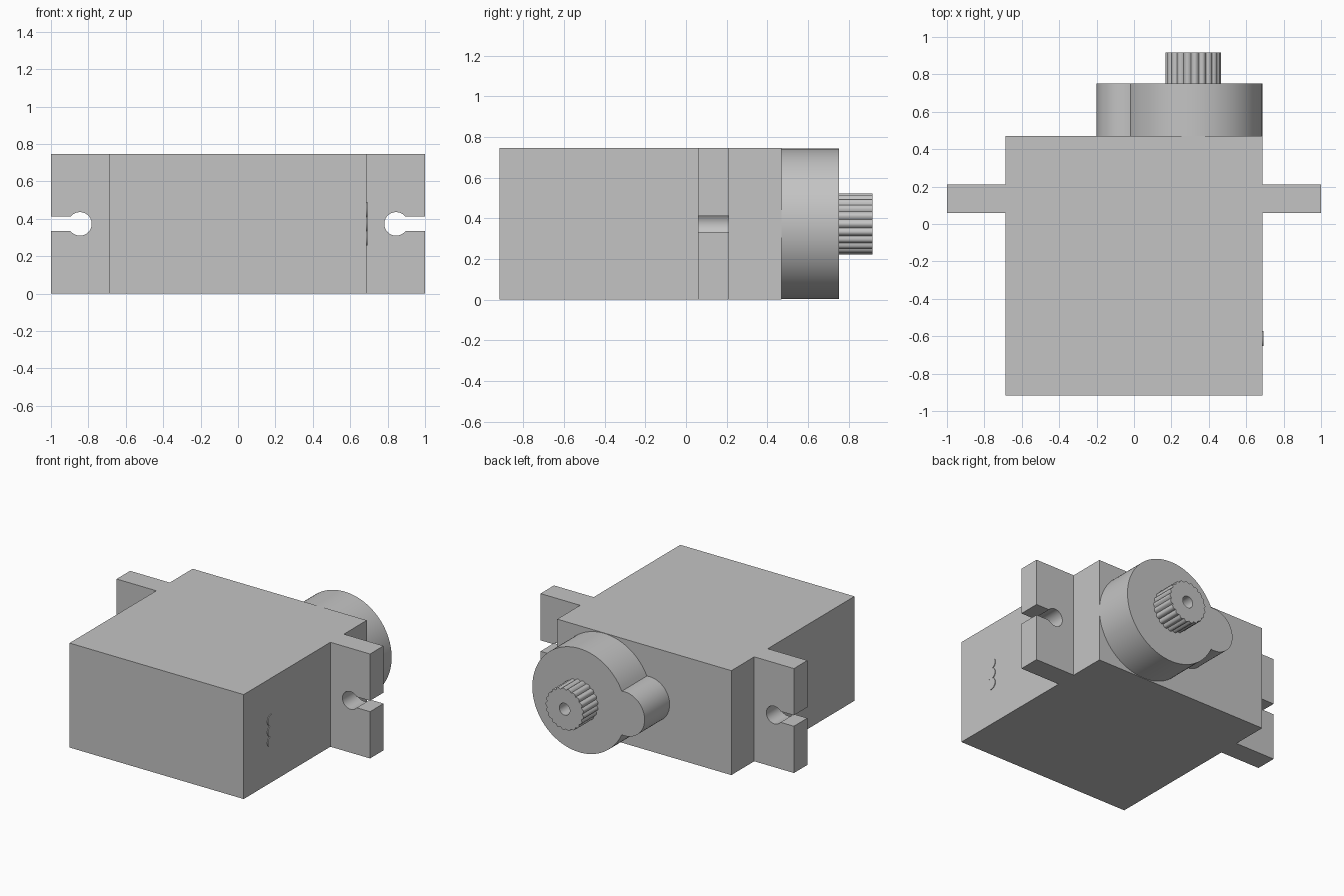
import bpy, bmesh, math

cube = bpy.data.objects.get("Cube")
if cube:
    bpy.data.objects.remove(cube, do_unlink=True)

GREY = (0.55, 0.55, 0.55, 1.0)
mat = bpy.data.materials.new("plain grey plastic")
mat.use_nodes = True
mat.diffuse_color = GREY
mat.node_tree.nodes["Principled BSDF"].inputs["Base Color"].default_value = GREY

HEIGHT = 0.745
MID = HEIGHT / 2
BODY_X, BODY_BACK = 0.687, 0.47


def arc(cx, cz, r, start, end, steps):
    """Points along an arc in the x-z plane, angles in radians."""
    angles = [start + (end - start) * i / steps for i in range(steps + 1)]
    return [(cx + r * math.cos(a), cz + r * math.sin(a)) for a in angles]


def loft(name, loops, smooth=False):
    """Closed solid through equal-length loops, each given as (x-z points, y)."""
    bm = bmesh.new()
    rings = [[bm.verts.new((x, y, z)) for x, z in pts] for pts, y in loops]
    n = len(rings[0])
    for a, b in zip(rings, rings[1:]):
        for i in range(n):
            j = (i + 1) % n
            bm.faces.new((a[i], a[j], b[j], b[i]))
    bm.faces.new(rings[0][::-1])
    bm.faces.new(rings[-1])
    bmesh.ops.recalc_face_normals(bm, faces=bm.faces)
    mesh = bpy.data.meshes.new(name)
    bm.to_mesh(mesh)
    bm.free()
    mesh.materials.append(mat)
    obj = bpy.data.objects.new(name, mesh)
    bpy.context.collection.objects.link(obj)
    if smooth:
        bpy.ops.object.select_all(action='DESELECT')
        obj.select_set(True)
        bpy.context.view_layer.objects.active = obj
        bpy.ops.object.shade_smooth_by_angle(angle=math.radians(30))
    return obj


def extrude(name, pts, y0, y1, smooth=False):
    return loft(name, [(pts, y0), (pts, y1)], smooth)


# Main case
case = [(-BODY_X, 0), (BODY_X, 0), (BODY_X, HEIGHT), (-BODY_X, HEIGHT)]
extrude("case", case, -0.917, BODY_BACK)

# Mounting ears with keyhole slots
hole_r, slot_half = 0.063, 0.039
gap = math.asin(slot_half / hole_r)
keyhole = arc(0.845, MID, hole_r, 2 * math.pi - gap, gap, 32)
ear = ([(BODY_X, 0), (1, 0), (1, MID - slot_half)] + keyhole
       + [(1, MID + slot_half), (1, HEIGHT), (BODY_X, HEIGHT)])
for side, sign in (("left", 1), ("right", -1)):
    extrude(side + "_mounting_ear", [(sign * x, z) for x, z in ear],
            0.06, 0.212, True)

# Gear housing: one outline from a large and a small circle
big_x, big_r, small_x, small_r = 0.316, 0.37, -0.043, 0.157
dist = big_x - small_x
reach = (dist ** 2 + big_r ** 2 - small_r ** 2) / (2 * dist)
big_a = math.pi - math.acos(reach / big_r)
small_a = math.acos((dist - reach) / small_r)
housing = (arc(big_x, MID, big_r, -big_a, big_a, 80)
           + arc(small_x, MID, small_r, small_a, 2 * math.pi - small_a, 40)[1:-1])
extrude("gear_housing", housing, BODY_BACK, 0.752, True)

# Splined output shaft with a screw hole
TEETH, STEPS = 21, 8
spline, bore = [], []
for i in range(TEETH * STEPS):
    a = 2 * math.pi * i / (TEETH * STEPS)
    r = 0.138 + 0.012 * abs(math.cos(a * TEETH / 2))
    spline.append((big_x + r * math.cos(a), MID + r * math.sin(a)))
    bore.append((big_x + 0.042 * math.cos(a), MID + 0.042 * math.sin(a)))
loft("output_shaft", [(spline, 0.752), (spline, 0.917), (bore, 0.917), (bore, 0.756)], True)

# Three wire stubs on the side of the case
for i, label in enumerate(("lower", "middle", "upper")):
    disc = arc(0, 0, 0.04, 0, 2 * math.pi, 32)[:-1]
    stub = extrude(label + "_wire_stub", disc, -0.01, 0.01, True)
    stub.rotation_euler.z = math.pi / 2
    stub.location = (BODY_X - 0.005, -0.613, MID + (i - 1) * 0.076)
